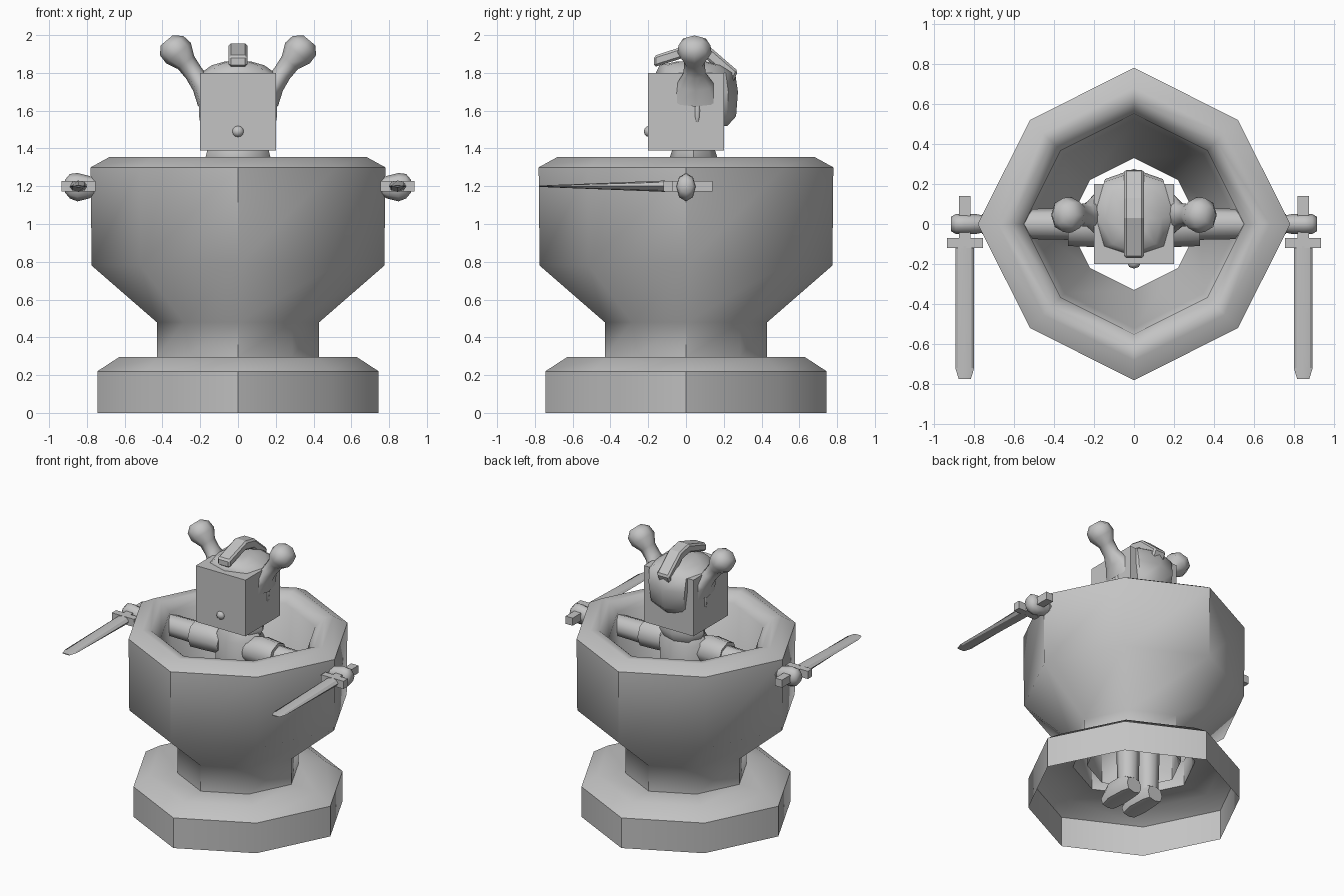
import bpy, bmesh, math
from mathutils import Vector

if "Cube" in bpy.data.objects:
    bpy.data.objects.remove(bpy.data.objects["Cube"])

grey = bpy.data.materials.new("plain grey")
grey.diffuse_color = (0.55, 0.55, 0.55, 1)
grey.use_nodes = True
grey.node_tree.nodes["Principled BSDF"].inputs["Base Color"].default_value = grey.diffuse_color


def finish(name, bm, angle=None):
    bmesh.ops.recalc_face_normals(bm, faces=bm.faces)
    me = bpy.data.meshes.new(name)
    bm.to_mesh(me)
    bm.free()
    me.materials.append(grey)
    ob = bpy.data.objects.new(name, me)
    bpy.context.collection.objects.link(ob)
    if angle:
        bpy.ops.object.select_all(action='DESELECT')
        ob.select_set(True)
        bpy.context.view_layer.objects.active = ob
        bpy.ops.object.shade_smooth_by_angle(angle=math.radians(angle))
    return ob


def loft(name, axis, rings, sides=8, caps=True, diagonal=1.0, angle=50):
    """Rings of (centre, radius u, radius v) set square to one axis."""
    bm = bmesh.new()
    a = Vector(axis).normalized()
    u = Vector((0, 1, 0)) if abs(a.y) < 0.9 else Vector((1, 0, 0))
    v = a.cross(u).normalized()
    loops = []
    for c, ru, rv in rings:
        loop = []
        for i in range(sides):
            t = 2 * math.pi * i / sides
            k = diagonal if i % 2 else 1
            loop.append(bm.verts.new(Vector(c) + u * ru * k * math.cos(t) + v * rv * k * math.sin(t)))
        loops.append(loop)
    for p, q in zip(loops, loops[1:]):
        for i in range(sides):
            j = (i + 1) % sides
            bm.faces.new((p[i], p[j], q[j], q[i]))
    if caps:
        bm.faces.new(loops[0])
        bm.faces.new(loops[-1])
    return finish(name, bm, angle)


def prism(name, outline, thick, to3d):
    """Extrude a flat outline from -thick to +thick."""
    bm = bmesh.new()
    lo = [bm.verts.new(to3d(p, q, -thick)) for p, q in outline]
    hi = [bm.verts.new(to3d(p, q, thick)) for p, q in outline]
    bm.faces.new(lo)
    bm.faces.new(hi)
    n = len(lo)
    for i in range(n):
        bm.faces.new((lo[i], lo[(i + 1) % n], hi[(i + 1) % n], hi[i]))
    return finish(name, bm)


def box(name, lo, hi):
    return prism(name, [(lo[0], lo[1]), (hi[0], lo[1]), (hi[0], hi[1]), (lo[0], hi[1])],
                 (hi[2] - lo[2]) / 2, lambda x, y, t: (x, y, (lo[2] + hi[2]) / 2 + t))


def ball(name, c, r, seg=8, rings=6):
    bm = bmesh.new()
    bmesh.ops.create_uvsphere(bm, u_segments=seg, v_segments=rings, radius=1)
    for vert in bm.verts:
        vert.co = Vector(c) + Vector((vert.co.x * r[0], vert.co.y * r[1], vert.co.z * r[2]))
    return finish(name, bm, 60)


# Octagonal pot: open foot, stem, flared bowl, rounded rim, inner wall
pot = [(0.745, 0), (0.745, 0.22), (0.63, 0.295), (0.43, 0.295), (0.43, 0.48), (0.775, 0.78),
       (0.78, 1.30), (0.68, 1.355), (0.62, 1.35), (0.55, 1.29), (0.52, 0.85), (0.33, 0.55), (0.33, 0.3)]
loft("pot", (0, 0, 1), [((0, 0, z), r, r) for r, z in pot], caps=False, diagonal=0.942, angle=52)

# Torso and collar
loft("torso", (0, 0, 1), [((0, 0.02, z), ry, rx) for z, ry, rx in
     [(0.48, 0.18, 0.22), (0.75, 0.14, 0.17), (1.08, 0.14, 0.18), (1.26, 0.13, 0.19), (1.33, 0.10, 0.14)]])
loft("collar", (0, 0, 1), [((0, 0.04, z), ry, rx) for z, ry, rx in
     [(1.28, 0.10, 0.14), (1.34, 0.13, 0.175), (1.40, 0.11, 0.16)]])

# Box helmet with a round nose
box("box_head", (-0.2, -0.2, 1.39), (0.2, 0.2, 1.80))
ball("nose", (0, -0.195, 1.49), (0.033, 0.028, 0.03))

# Hair dome showing through the top and back
loft("hair_dome", (0, 0, 1), [((0, y, z), ry, rx) for y, z, ry, rx in
     [(0.06, 1.52, 0.16, 0.12), (0.06, 1.57, 0.205, 0.17), (0.06, 1.70, 0.215, 0.19),
      (0.05, 1.80, 0.21, 0.195), (0.03, 1.84, 0.17, 0.14), (0.03, 1.86, 0.08, 0.07)]], diagonal=1.08)

# Crest running over the head
crest = [(-0.17, 1.89), (0.03, 1.955), (0.13, 1.935), (0.275, 1.81),
         (0.25, 1.75), (0.11, 1.87), (0.02, 1.89), (-0.17, 1.83)]
ob = prism("crest", crest, 0.05, lambda y, z, t: (t, y, z))
bev = ob.modifiers.new("soft edges", 'BEVEL')
bev.width, bev.segments = 0.012, 1

for s, side in ((1, "right"), (-1, "left")):
    # Knobbed horn with a flared root
    horn = [(0.165, 0.05, 1.66, 0.14, 0.06), (0.195, 0.05, 1.74, 0.10, 0.055),
            (0.235, 0.045, 1.80, 0.058, 0.05), (0.275, 0.045, 1.855, 0.055, 0.055),
            (0.315, 0.045, 1.905, 0.09, 0.085), (0.352, 0.045, 1.945, 0.085, 0.08),
            (0.378, 0.045, 1.972, 0.045, 0.04)]
    loft(side + "_horn", (s * 0.64, 0, 0.77),
         [((s * x, y, z), a, b) for x, y, z, a, b in horn], angle=60)
    ball(side + "_ear", (s * 0.195, 0.06, 1.60), (0.012, 0.016, 0.07))

    # Sleeve, forearm through the pot wall, hand
    loft(side + "_sleeve", (s, 0, 0), [((s * x, -0.01, z), r, r) for x, z, r in
         [(0.10, 1.20, 0.09), (0.20, 1.21, 0.105), (0.33, 1.20, 0.10)]])
    loft(side + "_forearm", (s, 0, 0), [((s * x, 0, 1.20), r, r) for x, r in
         [(0.28, 0.08), (0.54, 0.075), (0.76, 0.05)]])
    loft(side + "_hand", (s, 0, 0), [((s * x, 0, z), a, b) for x, z, a, b in
         [(0.74, 1.20, 0.04, 0.04), (0.79, 1.195, 0.05, 0.06), (0.85, 1.195, 0.052, 0.075),
          (0.89, 1.20, 0.05, 0.065), (0.915, 1.20, 0.035, 0.035)]], angle=60)

    # Sword: handle, guard and a ridged blade narrowing to the tip
    box(side + "_handle", (s * 0.845 - 0.028, -0.08, 1.172), (s * 0.845 + 0.028, 0.14, 1.228))
    box(side + "_guard", (s * 0.845 - 0.09, -0.12, 1.172), (s * 0.845 + 0.09, -0.07, 1.228))
    loft(side + "_blade", (0, -1, 0), [((s * 0.845, y, 1.20), a, b) for y, a, b in
         [(-0.11, 0.047, 0.03), (-0.72, 0.047, 0.006), (-0.775, 0.03, 0.003)]], diagonal=1.0, angle=20)

    # Leg and shoe standing on the floor
    loft(side + "_leg", (0, 0, 1), [((s * 0.085, 0.04, z), r, r) for z, r in
         [(0.08, 0.07), (0.35, 0.078), (0.65, 0.085)]])
    loft(side + "_shoe", (0, -1, 0), [((s * 0.09, y, h), 0.075 * w, h) for y, h, w in
         [(0.11, 0.055, 0.8), (0.05, 0.075, 1), (-0.08, 0.07, 1.1), (-0.16, 0.045, 0.8)]], diagonal=1.1)
